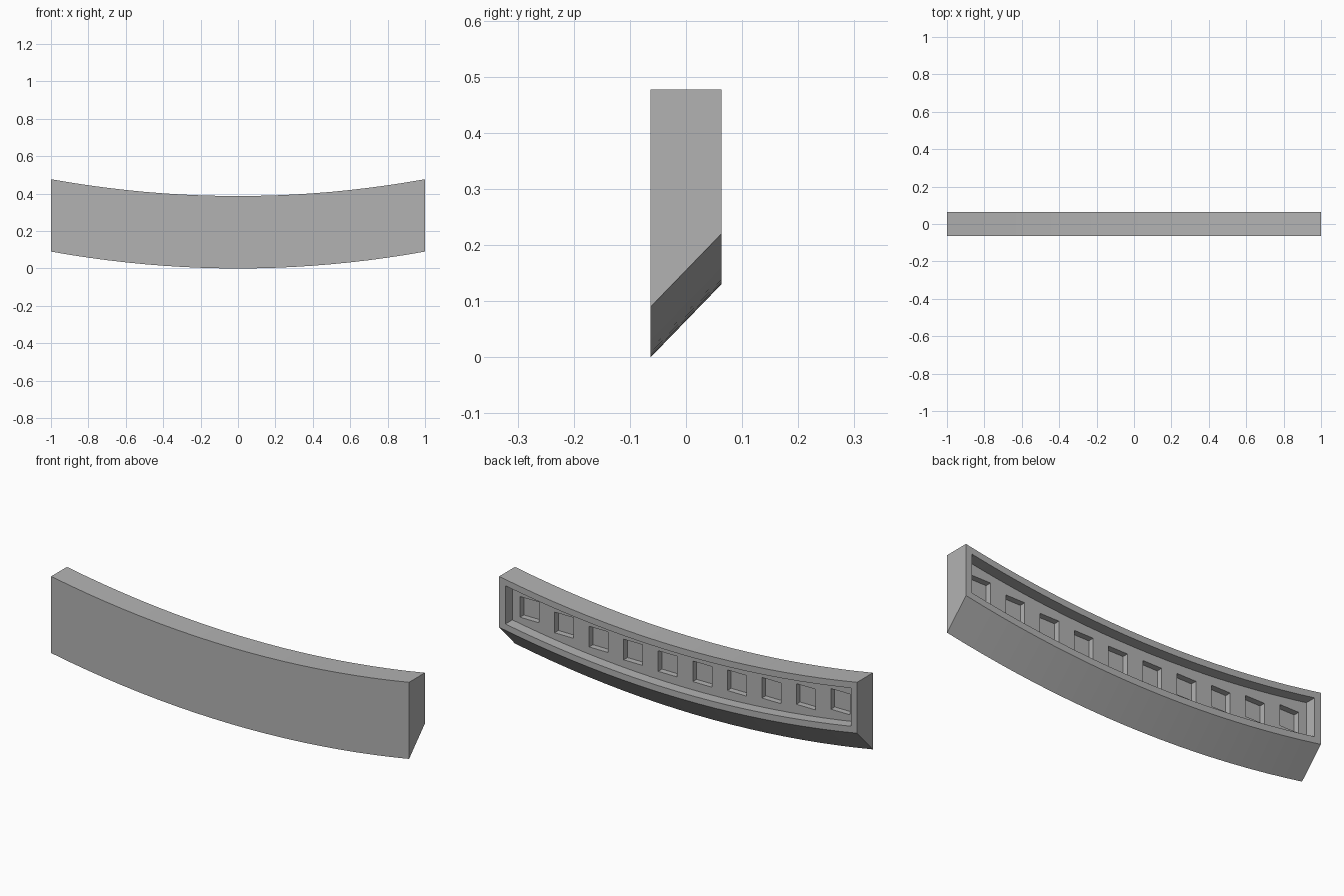
import bpy
import bmesh

if "Cube" in bpy.data.objects:
    bpy.data.objects.remove(bpy.data.objects["Cube"])

SAG = 0.09      # rise of the ends above the middle
HALF_Y = 0.063
SEGMENTS = 20


def rise(x):
    return SAG * x * x


def sweep(name, profile, half_length):
    """Sweep a (y, z) profile along the curved span."""
    bm = bmesh.new()
    rings = []
    for i in range(SEGMENTS + 1):
        x = half_length * (2 * i / SEGMENTS - 1)
        rings.append([bm.verts.new((x, y, z + rise(x))) for y, z in profile])
    n = len(profile)
    for a, b in zip(rings, rings[1:]):
        for k in range(n):
            bm.faces.new((a[k], a[(k + 1) % n], b[(k + 1) % n], b[k]))
    bm.faces.new(rings[0])
    bm.faces.new(rings[-1])
    return finish(name, bm)


def finish(name, bm):
    bmesh.ops.recalc_face_normals(bm, faces=bm.faces)
    mesh = bpy.data.meshes.new(name)
    bm.to_mesh(mesh)
    bm.free()
    obj = bpy.data.objects.new(name, mesh)
    bpy.context.collection.objects.link(obj)
    return obj


def cut(target, cutter):
    cutter.hide_render = True
    cutter.hide_viewport = True
    mod = target.modifiers.new(cutter.name, 'BOOLEAN')
    mod.operation = 'DIFFERENCE'
    mod.solver = 'EXACT'
    mod.object = cutter


# Curved beam with a 45 degree underside
beam = sweep("curved_beam", [(-HALF_Y, 0), (HALF_Y, 0.13),
                             (HALF_Y, 0.387), (-HALF_Y, 0.387)], 1.0)
grey = bpy.data.materials.new("grey")
grey.diffuse_color = (0.45, 0.45, 0.45, 1)
grey.use_nodes = True
grey.node_tree.nodes["Principled BSDF"].inputs["Base Color"].default_value = grey.diffuse_color
beam.data.materials.append(grey)

# Long recess in the back, leaving a rim
floor_y = HALF_Y - 0.055
recess = sweep("recess_cutter", [(floor_y, 0.162), (0.1, 0.162),
                                 (0.1, 0.355), (floor_y, 0.355)], 0.965)
cut(beam, recess)

# Row of ten upright square pockets in the recess floor
bm = bmesh.new()
for i in range(10):
    x = (i - 4.5) * 0.193
    box = bmesh.ops.create_cube(bm, size=1)["verts"]
    bmesh.ops.scale(bm, vec=(0.106, 0.06, 0.104), verts=box)
    bmesh.ops.translate(bm, vec=(x, floor_y, 0.255 + rise(x)), verts=box)
pockets = finish("pocket_cutter", bm)
cut(beam, pockets)

# Smooth the curve, keep the corners sharp
bpy.context.view_layer.objects.active = beam
beam.select_set(True)
bpy.ops.object.shade_smooth_by_angle()
